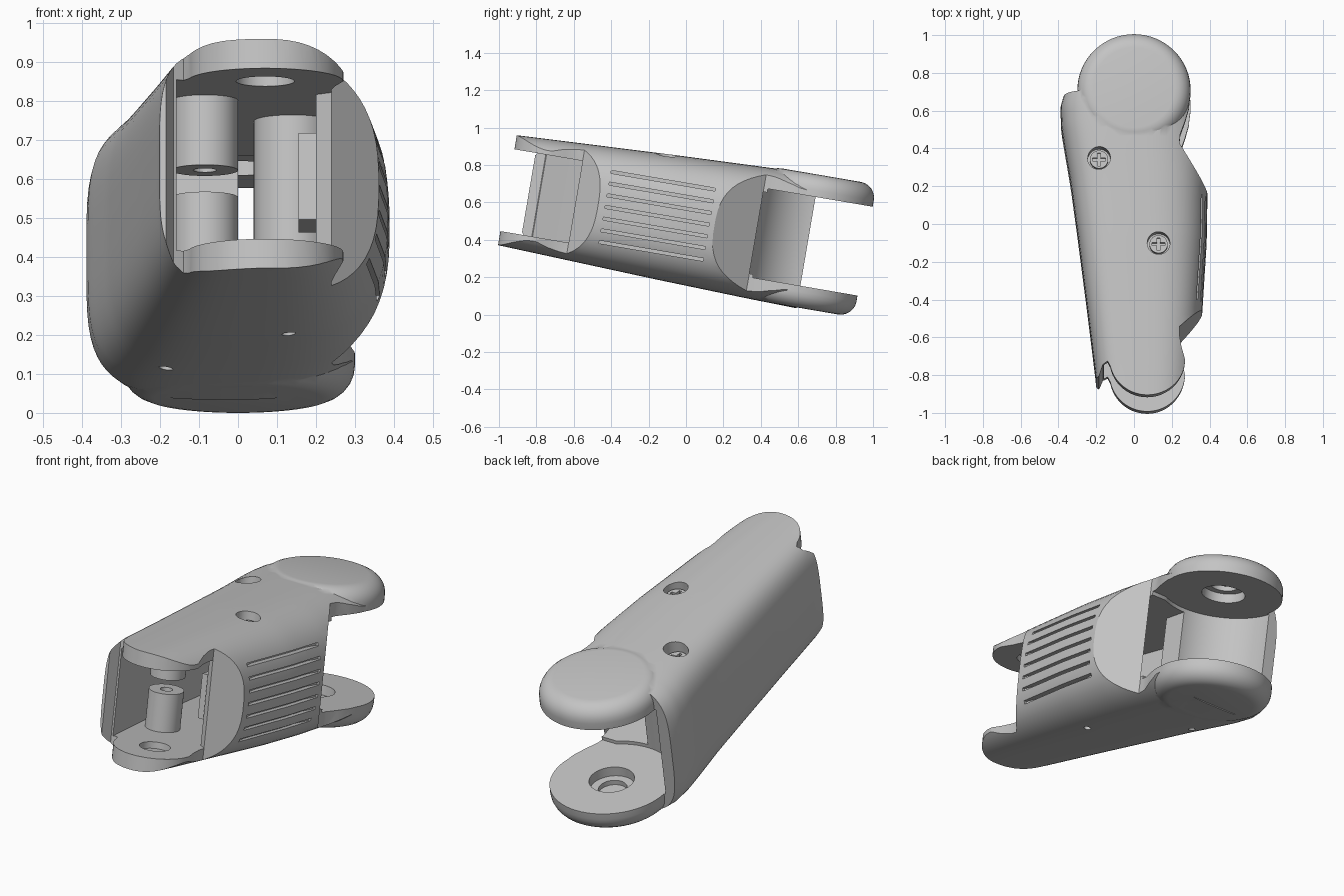
import bpy, bmesh, math
from mathutils import Matrix

cube = bpy.data.objects.get("Cube")
if cube:
    bpy.data.objects.remove(cube, do_unlink=True)

grey = bpy.data.materials.new("plain grey")
grey.use_nodes = True
grey.diffuse_color = (0.55, 0.55, 0.55, 1)
grey.node_tree.nodes["Principled BSDF"].inputs["Base Color"].default_value = (0.55, 0.55, 0.55, 1)
parts = []


def add_object(name, bm):
    bmesh.ops.recalc_face_normals(bm, faces=bm.faces)
    mesh = bpy.data.meshes.new(name)
    bm.to_mesh(mesh)
    bm.free()
    mesh.materials.append(grey)
    obj = bpy.data.objects.new(name, mesh)
    bpy.context.collection.objects.link(obj)
    return obj


def prism(name, outline, z0, z1):
    bm = bmesh.new()
    face = bm.faces.new([bm.verts.new((x, y, z0)) for x, y in outline])
    new = bmesh.ops.extrude_face_region(bm, geom=[face])["geom"]
    bmesh.ops.translate(bm, vec=(0, 0, z1 - z0),
                        verts=[v for v in new if isinstance(v, bmesh.types.BMVert)])
    return add_object(name, bm)


def arc(cx, cy, r, start, end, steps):
    angles = [math.radians(start + (end - start) * i / steps) for i in range(steps + 1)]
    return [(cx + r * math.cos(a), cy + r * math.sin(a)) for a in angles]


def cylinder(name, x, y, r, z0, z1, sides=40):
    return prism(name, arc(x, y, r, 0, 360, sides)[:-1], z0, z1)


def box(name, x0, x1, y0, y1, z0, z1):
    return prism(name, [(x0, y0), (x1, y0), (x1, y1), (x0, y1)], z0, z1)


def apply_modifier(obj, mod):
    bpy.context.view_layer.objects.active = obj
    bpy.ops.object.modifier_apply(modifier=mod.name)


def boolean(obj, other, operation="DIFFERENCE"):
    mod = obj.modifiers.new("cut", "BOOLEAN")
    mod.operation, mod.solver, mod.object = operation, "EXACT", other
    apply_modifier(obj, mod)
    bpy.data.objects.remove(other, do_unlink=True)


def interpolate(table, y):
    for (a, p), (b, q) in zip(table, table[1:]):
        if y <= b:
            return p + (q - p) * max(0, y - a) / (b - a)
    return table[-1][1]


# Section sizes along the length
LEFT = [(-0.86, -0.2), (-0.45, -0.25), (-0.06, -0.3), (0.2, -0.335), (0.5, -0.385), (0.63, -0.39), (0.66, -0.375)]
RIGHT = [(-0.98, 0.325), (-0.5, 0.36), (-0.1, 0.385), (0.2, 0.39), (0.66, 0.37)]
HEIGHT = [(-0.98, 0.298), (-0.1, 0.337), (0.4, 0.355), (0.66, 0.362)]
SQUARE_LEFT, SQUARE_RIGHT = 4, 2.7


def section(y):
    left, right = interpolate(LEFT, y), interpolate(RIGHT, y)
    return (left + right) / 2, (right - left) / 2, interpolate(HEIGHT, y)


def loft_body():
    bm = bmesh.new()
    rings, count = [], 64
    for i in range(34):
        y = -0.98 + 1.64 * i / 33
        cx, half, high = section(y)
        ring = []
        for k in range(count):
            a = math.tau * (k + 0.5) / count
            c, s = math.cos(a), math.sin(a)
            n = 2 / (SQUARE_LEFT if c < 0 else SQUARE_RIGHT)
            ring.append(bm.verts.new((cx + half * math.copysign(abs(c) ** n, c), y,
                                      high * math.copysign(abs(s) ** n, s))))
        rings.append(ring)
    for a, b in zip(rings, rings[1:]):
        for k in range(count):
            m = (k + 1) % count
            bm.faces.new((a[k], a[m], b[m], b[k]))
    bm.faces.new(rings[0])
    bm.faces.new(rings[-1])
    return add_object("shell", bm)


# Outer shell trimmed to its plan outline
body = loft_body()
outline = [(-0.6, 0.8), (-0.6, -0.855), (-0.185, -0.855), (-0.165, -0.8), (-0.14, -0.785)]
outline += arc(0.07, -0.77, 0.2, 192, 360, 28)
outline += [(0.25, -0.7), (0.24, -0.64), (0.24, -0.6), (0.4, -0.44), (0.45, -0.3), (0.45, 0.06),
            (0.24, 0.38), (0.245, 0.43), (0.27, 0.5), (0.29, 0.57), (0.3, 0.67), (0.3, 0.8)]
boolean(body, prism("plan_trim", outline, -0.6, 0.6), "INTERSECT")

# Rounded rear hinge lugs
lugs = cylinder("rear_lugs", 0, 0.67, 0.3, -0.357, 0.362, 64)
rim = lugs.modifiers.new("rim", "BEVEL")
rim.width, rim.segments, rim.limit_method, rim.angle_limit = 0.085, 6, "ANGLE", math.radians(60)
apply_modifier(lugs, rim)
boolean(body, lugs, "UNION")

# Hollow interior with open front bay and side passage
cavity = [(-0.15, -1.2), (-0.15, -0.85), (-0.21, -0.45), (-0.265, 0.1), (-0.275, 0.22), (0, 0.22),
          (0, 0.5), (0.8, 0.5), (0.8, 0.38), (0.24, 0.38), (0.28, 0.15), (0.27, -0.2),
          (0.2, -0.57), (0.24, -0.6), (0.8, -0.6), (0.8, -1.2)]
boolean(body, prism("cavity", cavity, -0.222, 0.222))

# Rear pocket around the hinge
pocket = arc(0, 0.67, 0.31, 180, 300, 32) + [(0.8, 0.4), (0.8, 1.2), (-0.31, 1.2)]
boolean(body, prism("rear_pocket", pocket, -0.24, 0.242))

# Blind hinge pin holes
for x, y, r, depth in [(0, 0.67, 0.11, 0.29), (0, 0.67, 0.07, 0.315), (0.07, -0.77, 0.075, 0.255)]:
    boolean(body, cylinder("pin_hole", x, y, r, -depth, depth))

# Screws with their recesses above and small holes below
screws = [(-0.185, 0.295), (0.13, -0.16)]
for i, (x, y) in enumerate(screws):
    boolean(body, cylinder("recess", x, y, 0.06, 0.265, 0.5))
    boolean(body, cylinder("lower_hole", x, y, 0.018, -0.5, -0.27, 16))
    head = cylinder("screw_%d" % (i + 1), x, y, 0.048, 0.255, 0.295, 32)
    boolean(head, box("slot", x - 0.034, x + 0.034, y - 0.008, y + 0.008, 0.275, 0.35))
    boolean(head, box("slot", x - 0.008, x + 0.008, y - 0.034, y + 0.034, 0.275, 0.35))
    parts.append(head)

# Grip grooves following the curved side
for i in range(7):
    z = -0.19 + i * 0.38 / 6
    inner = []
    for k in range(9):
        y = -0.44 + 0.565 * k / 8
        cx, half, high = section(y)
        edge = cx + half * (1 - (abs(z) / high) ** SQUARE_RIGHT) ** (1 / SQUARE_RIGHT)
        inner.append((edge - (0.012 if k in (0, 8) else 0.025), y))
    boolean(body, prism("groove", inner + [(0.6, 0.125), (0.6, -0.44)], z - 0.008, z + 0.008))
parts.append(body)

# Inner bosses and latch plate
upper = cylinder("upper_boss", -0.085, -0.48, 0.085, 0.04, 0.24)
boolean(upper, cylinder("bore", -0.085, -0.48, 0.03, 0, 0.15, 20))
lower = cylinder("lower_boss", -0.085, -0.48, 0.085, -0.24, -0.03)
boolean(lower, cylinder("bore", -0.085, -0.48, 0.03, -0.15, 0, 20))
parts += [upper, lower,
          cylinder("screw_boss", 0.14, -0.16, 0.1, -0.24, 0.24),
          box("latch_plate", 0.155, 0.225, -0.55, -0.35, -0.1, 0.125)]

# Tilt the assembly and stand it centred on the ground
turn = Matrix.Rotation(math.radians(-9.7), 4, "X")
for obj in parts:
    obj.data.transform(turn)
ys = [v.co.y for v in body.data.vertices]
floor = min(v.co.z for v in body.data.vertices)
place = Matrix.Translation((0, -(min(ys) + max(ys)) / 2, -floor))
for obj in parts:
    obj.data.transform(place)
    bpy.ops.object.select_all(action="DESELECT")
    obj.select_set(True)
    bpy.context.view_layer.objects.active = obj
    bpy.ops.object.shade_smooth_by_angle(angle=math.radians(32))
